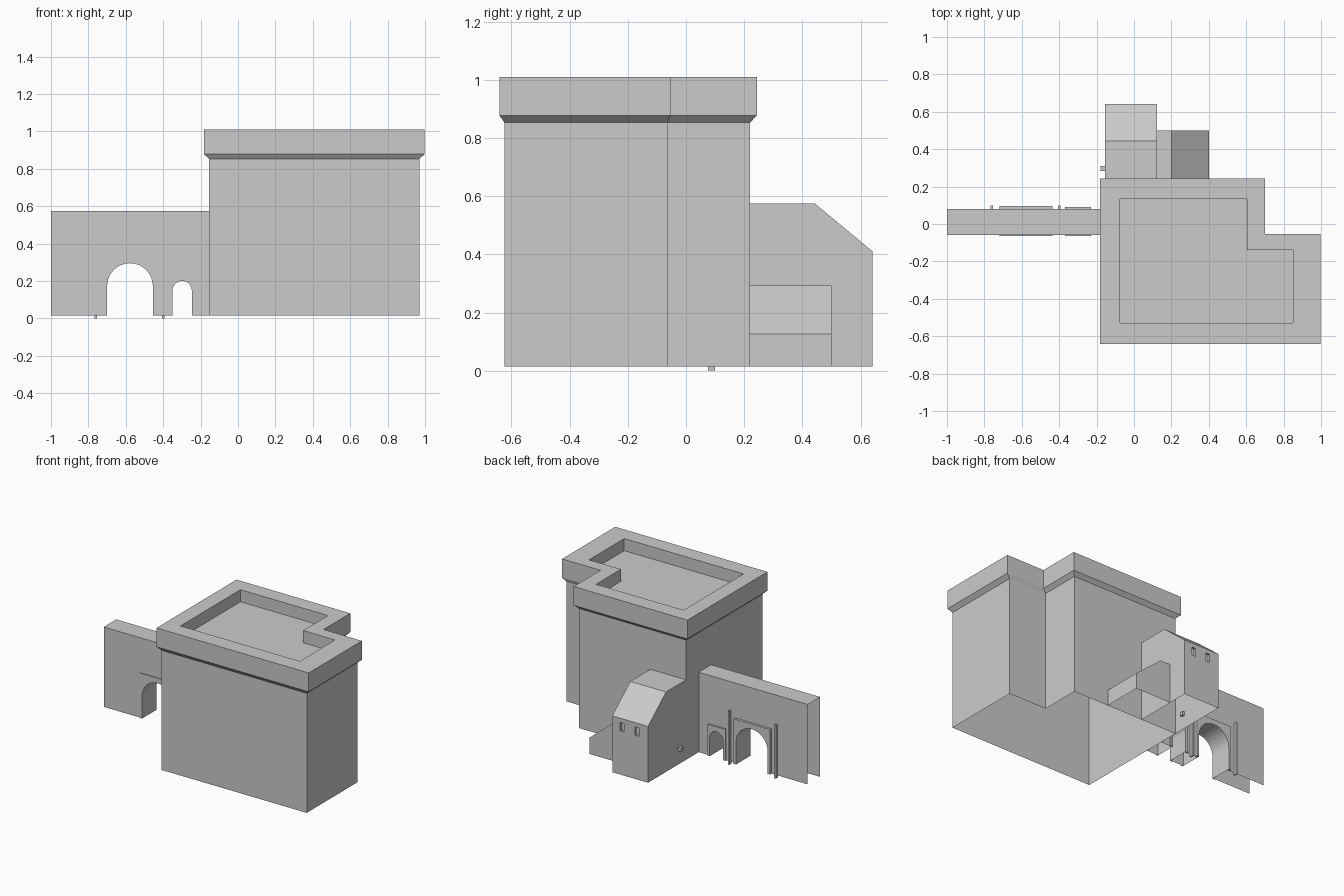
import bpy, bmesh, math

if "Cube" in bpy.data.objects:
    bpy.data.objects.remove(bpy.data.objects["Cube"])

BASE = 0.015


def finish(name, bm, drop=()):
    """Remove faces lying on the listed (axis, value) planes, then link the object."""
    bmesh.ops.recalc_face_normals(bm, faces=bm.faces[:])
    gone = [f for f in bm.faces
            if any(all(abs(v.co[a] - val) < 1e-5 for v in f.verts) for a, val in drop)]
    bmesh.ops.delete(bm, geom=gone, context='FACES')
    me = bpy.data.meshes.new(name)
    bm.to_mesh(me)
    bm.free()
    ob = bpy.data.objects.new(name, me)
    bpy.context.collection.objects.link(ob)
    return ob


def prism(pts, axis, lo, hi):
    """Extrude a profile along x (profile y,z) or y (profile x,z)."""
    bm = bmesh.new()
    place = (lambda p, d: (d, p[0], p[1])) if axis == 0 else (lambda p, d: (p[0], d, p[1]))
    rings = [[bm.verts.new(place(p, d)) for p in pts] for d in (lo, hi)]
    n = len(pts)
    for i in range(n):
        j = (i + 1) % n
        bm.faces.new((rings[0][i], rings[0][j], rings[1][j], rings[1][i]))
    for r in rings:
        bm.faces.new(r)
    return bm


def box(name, x0, x1, y0, y1, z0, z1):
    finish(name, prism([(x0, z0), (x1, z0), (x1, z1), (x0, z1)], 1, y0, y1))


def arch(x0, x1, top, seg=16):
    """Arched opening outline, left foot to right foot."""
    r, c = (x1 - x0) / 2, (x0 + x1) / 2
    rise = min(r, top - BASE)
    curve = [(c - r * math.cos(math.pi * i / seg),
              top - rise + rise * math.sin(math.pi * i / seg)) for i in range(seg + 1)]
    return [(x0, BASE)] + curve + [(x1, BASE)]


# Main block: L-shaped rings lofted from wall foot to cornice, parapet and sunken roof
def l_ring(x0, x1, y0, y1, nx, ny, z):
    return [(x0, y0, z), (x1, y0, z), (x1, ny, z), (nx, ny, z), (nx, y1, z), (x0, y1, z)]


wall = (-0.155, 0.97, -0.624, 0.22, 0.675, -0.063)
cornice = (-0.182, 0.998, -0.642, 0.244, 0.70, -0.053)
inner = (-0.075, 0.85, -0.53, 0.135, 0.603, -0.14)
levels = [(wall, BASE), (wall, 0.853), (cornice, 0.878), (cornice, 1.01),
          (inner, 1.01), (inner, 0.925)]
bm = bmesh.new()
rings = [[bm.verts.new(c) for c in l_ring(*shape, z)] for shape, z in levels]
for a, b in zip(rings, rings[1:]):
    for i in range(6):
        j = (i + 1) % 6
        bm.faces.new((a[i], a[j], b[j], b[i]))
bm.faces.new(rings[-1])
finish("main_building", bm)

# Arched gateway wall, open underneath and at the outer end
ARCHES = {"large": (-0.70, -0.455, 0.295), "small": (-0.35, -0.247, 0.20)}
outline = [(-1.0, BASE)]
for a in ARCHES.values():
    outline += arch(*a)
outline += [(-0.155, BASE), (-0.155, 0.575), (-1.0, 0.575)]
finish("gateway_wall", prism(outline, 1, -0.058, 0.08),
       [(2, BASE), (0, -1.0), (0, -0.155)])

# Thin surrounds around each arch, front and back
for key, (x0, x1, top) in ARCHES.items():
    m = 0.018
    plate = [(x0 - m, BASE)] + arch(x0, x1, top) + [
        (x1 + m, BASE), (x1 + m, top + 0.035), (x0 - m, top + 0.035)]
    back = 0.096 if key == "large" else 0.09
    finish(key + "_arch_surround_back", prism(plate, 1, 0.08, back), [(1, 0.08)])
    finish(key + "_arch_surround_front", prism(plate, 1, -0.063, -0.058), [(1, -0.058)])

# Slim posts beside the large arch
for i, x in enumerate((-0.76, -0.40)):
    box("gate_post_%d" % (i + 1), x - 0.006, x + 0.006, 0.076, 0.1, 0.0, 0.375)

# Rear house with sloped roof and two recessed windows
bm = prism([(0.22, BASE), (0.642, BASE), (0.642, 0.41), (0.443, 0.575), (0.22, 0.575)],
           0, -0.155, 0.122)
windows = [(0.028, 0.066), (-0.088, -0.05)]
WZ = (0.318, 0.384)
cuts = [((x, 0, 0), (1, 0, 0)) for w in windows for x in w]
cuts += [((0, 0, z), (0, 0, 1)) for z in WZ]
for co, no in cuts:
    bmesh.ops.bisect_plane(bm, geom=bm.verts[:] + bm.edges[:] + bm.faces[:],
                           plane_co=co, plane_no=no)
bmesh.ops.recalc_face_normals(bm, faces=bm.faces[:])
panes = []
for f in bm.faces:
    c = f.calc_center_median()
    if abs(c.y - 0.642) < 1e-4 and WZ[0] < c.z < WZ[1] and any(a < c.x < b for a, b in windows):
        panes.append(f)
bmesh.ops.inset_individual(bm, faces=panes, thickness=0.005, depth=0.0)
bmesh.ops.inset_individual(bm, faces=panes, thickness=0.0005, depth=-0.014)
finish("rear_house", bm, [(2, BASE), (1, 0.22)])

# Small fitting on the side of the house
box("side_fitting", -0.178, -0.14, 0.284, 0.31, 0.11, 0.135)

# Lean-to shed beside the house
finish("lean_to", prism([(0.122, BASE), (0.40, BASE), (0.40, 0.127), (0.20, 0.293),
                         (0.122, 0.293)], 1, 0.22, 0.50),
       [(2, BASE), (1, 0.22), (0, 0.122)])
